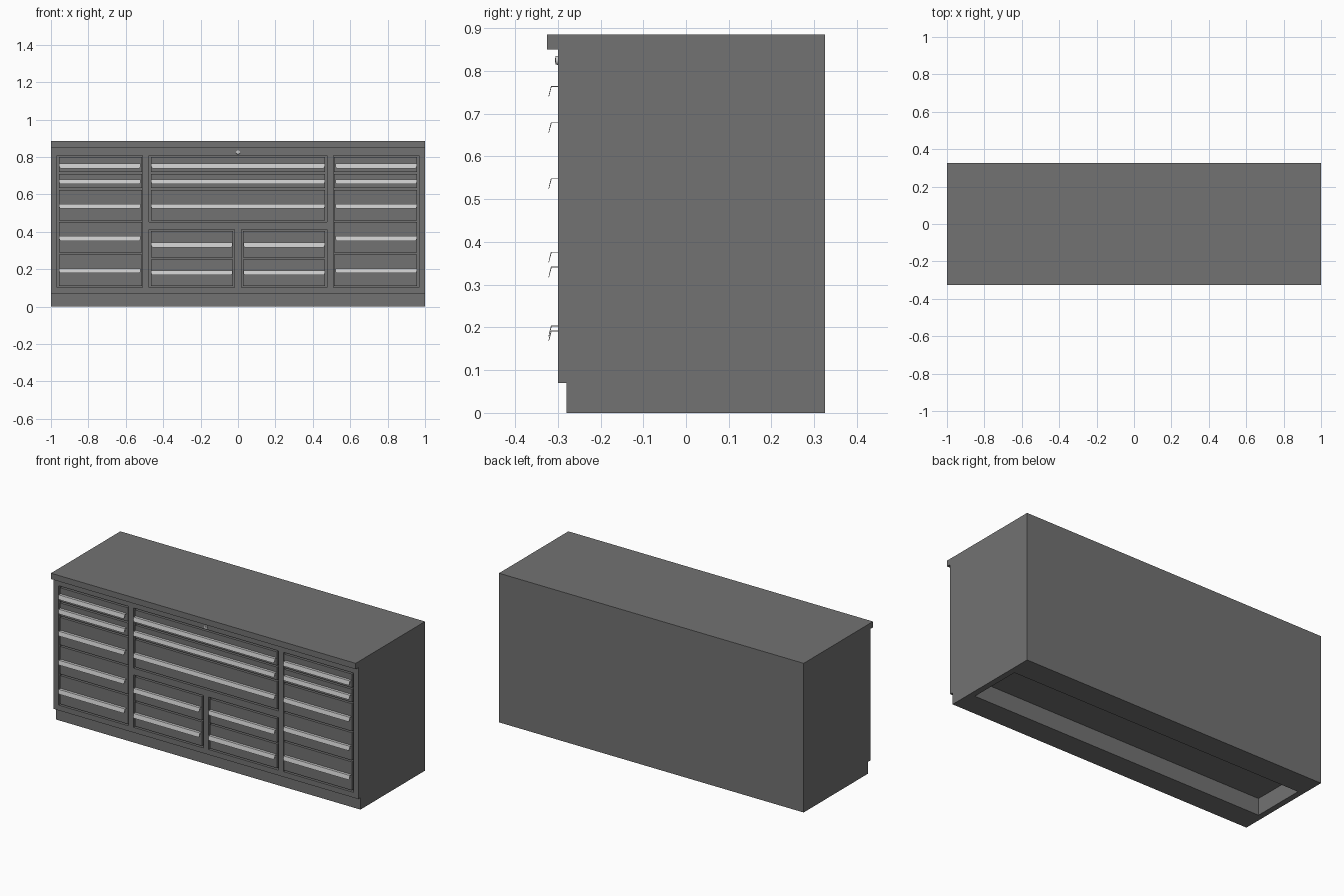
import bpy, bmesh, math
from mathutils import Matrix, Vector

if "Cube" in bpy.data.objects:
    bpy.data.objects.remove(bpy.data.objects["Cube"])


def material(name, v):
    m = bpy.data.materials.new(name)
    m.diffuse_color = (v, v, v, 1)
    m.use_nodes = True
    m.node_tree.nodes["Principled BSDF"].inputs["Base Color"].default_value = m.diffuse_color
    return m


DARK = material("dark_grey_paint", 0.17)
LIGHT = material("brushed_metal", 0.55)


def finish(name, bm, mat):
    bmesh.ops.recalc_face_normals(bm, faces=bm.faces)
    me = bpy.data.meshes.new(name)
    bm.to_mesh(me)
    bm.free()
    ob = bpy.data.objects.new(name, me)
    bpy.context.collection.objects.link(ob)
    me.materials.append(mat)
    return ob


def add_box(bm, x, y, z):
    size = Vector((x[1] - x[0], y[1] - y[0], z[1] - z[0]))
    mid = Vector((sum(x) / 2, sum(y) / 2, sum(z) / 2))
    bmesh.ops.create_cube(bm, size=1, matrix=Matrix.Translation(mid) @ Matrix.Diagonal(size.to_4d()))


def extrude_x(bm, left, right):
    # joins two matching end profiles into a closed prism
    a = [bm.verts.new(p) for p in left]
    b = [bm.verts.new(p) for p in right]
    bm.faces.new(a)
    bm.faces.new(b[::-1])
    n = len(a)
    for i in range(n):
        j = (i + 1) % n
        bm.faces.new((a[i], b[i], b[j], a[j]))


FRONT, DEPTH, GAP, SLIM = -0.30, 0.02, 0.009, 0.003

# Drawer banks: name, x range, left gap, right gap, divider heights, handle tops
COL_Z = [0.805, 0.715, 0.629, 0.457, 0.284, 0.106]
COL_H = [0.765, 0.680, 0.549, 0.377, 0.204]
LOW_Z, LOW_H = [0.408, 0.258, 0.106], [0.342, 0.193]
banks = [
    ("left", (-0.967, -0.510), GAP, SLIM, COL_Z, COL_H),
    ("right", (0.510, 0.967), SLIM, GAP, COL_Z, COL_H),
    ("centre", (-0.475, 0.475), GAP, GAP, COL_Z[:4], COL_H[:3]),
    ("lower_left", (-0.475, -0.018), GAP, GAP, LOW_Z, LOW_H),
    ("lower_right", (0.018, 0.475), GAP, GAP, LOW_Z, LOW_H),
]

# Cabinet: side profile with worktop lip and toe kick
profile = [(0.325, 0), (0.325, 0.885), (-0.325, 0.885), (-0.325, 0.85),
           (FRONT, 0.85), (FRONT, 0.07), (-0.28, 0.07), (-0.28, 0)]
bm = bmesh.new()
extrude_x(bm, [(-1, y, z) for y, z in profile], [(1, y, z) for y, z in profile])
cabinet = finish("cabinet", bm, DARK)

# Bank openings and the recess under the base
bm = bmesh.new()
for _, x, _, _, zs, _ in banks:
    add_box(bm, x, (FRONT - 0.05, FRONT + DEPTH), (zs[-1] - GAP / 2, zs[0] + GAP / 2))
add_box(bm, (-0.965, 0.965), (-0.14, 0.18), (-0.1, 0.10))
cutter = finish("opening_cutter", bm, DARK)
cutter.hide_render = True
mod = cabinet.modifiers.new("openings", "BOOLEAN")
mod.operation, mod.solver, mod.object = "DIFFERENCE", "EXACT", cutter
bpy.context.view_layer.objects.active = cabinet
bpy.ops.object.modifier_apply(modifier=mod.name)
bpy.data.objects.remove(cutter)

# Handle cross-section: bent sheet with a sloping lip (y, z below top, end inset)
lip = [(-0.297, 0, 0), (-0.316, 0, 0), (-0.320, -0.016, 0), (-0.322, -0.025, 0.006),
       (-0.3205, -0.025, 0.006), (-0.3182, -0.016, 0), (-0.3145, -0.002, 0), (-0.297, -0.002, 0)]

# Drawer fronts and their handles
for name, (x0, x1), gl, gr, zs, tops in banks:
    for i, top in enumerate(tops):
        bm = bmesh.new()
        add_box(bm, (x0 + gl, x1 - gr), (FRONT, FRONT + DEPTH + 0.005),
                (zs[i + 1] + GAP / 2, zs[i] - GAP / 2))
        finish(f"{name}_drawer_{i + 1}", bm, DARK)
        bm = bmesh.new()
        a, b = x0 + 0.011, x1 - 0.011
        extrude_x(bm, [(a + e, y, top + z) for y, z, e in lip],
                  [(b - e, y, top + z) for y, z, e in lip])
        finish(f"{name}_handle_{i + 1}", bm, LIGHT)

# Lock: round barrel with a bevelled rim, plus a key slot
bm = bmesh.new()
turn = Matrix.Translation((0, -0.301, 0.825)) @ Matrix.Rotation(math.pi / 2, 4, "X")
bmesh.ops.create_cone(bm, cap_ends=True, segments=24, radius1=0.011, radius2=0.010,
                      depth=0.009, matrix=turn)
lock = finish("lock", bm, LIGHT)
bpy.context.view_layer.objects.active = lock
lock.select_set(True)
bpy.ops.object.shade_smooth_by_angle(angle=math.radians(30))
bm = bmesh.new()
add_box(bm, (-0.001, 0.001), (-0.306, -0.303), (0.820, 0.830))
finish("key_slot", bm, DARK)
